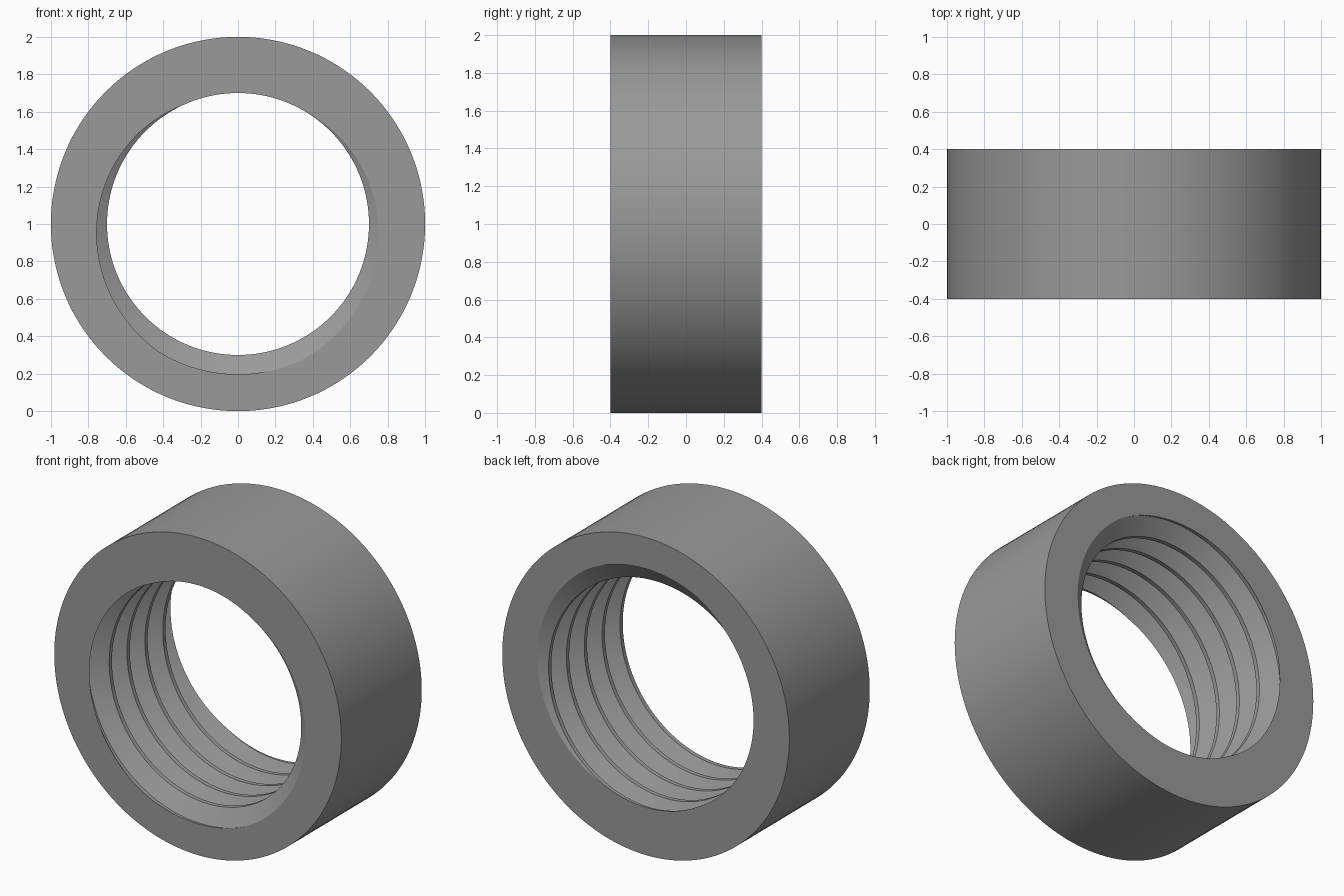
import bpy, bmesh, math

if "Cube" in bpy.data.objects:
    bpy.data.objects.remove(bpy.data.objects["Cube"])

# Ring sizes
OUTER, CREST, ROOT = 1.0, 0.70, 0.803
HALF = 0.4
TURNS = 4.5
PITCH = 2 * HALF / TURNS
SEGMENTS = 144
FLAT = 28 / 360          # half width of crest and root flats, in pitches
START = 3 / 360          # turn at which a crest meets the front face


def thread_radius(t):
    """Radius of the thread at t pitches from a crest centre."""
    d = abs((t + 0.5) % 1 - 0.5)
    f = min(1, max(0, (d - FLAT) / (0.5 - 2 * FLAT)))
    return CREST + (ROOT - CREST) * f


def section(turn):
    """Closed ring section (radius, y) at a given clockwise turn."""
    shift = turn - START
    pts = [(OUTER, -HALF)]
    ts = [-shift]
    for k in range(-2, 7):
        ts += [k + o for o in (-FLAT, FLAT, 0.5 - FLAT, 0.5 + FLAT)]
    ts = [min(max(t, -shift), TURNS - shift) for t in ts] + [TURNS - shift]
    for t in sorted(ts):
        pts.append((thread_radius(t), -HALF + PITCH * (t + shift)))
    pts.append((OUTER, HALF))
    return pts


# Threaded ring: sections swept clockwise around the y axis
bm = bmesh.new()
columns = []
for i in range(SEGMENTS + 1):
    a = 2 * math.pi * i / SEGMENTS
    columns.append([bm.verts.new((r * math.sin(a), y, 1 + r * math.cos(a)))
                    for r, y in section(i / SEGMENTS)])
for a, b in zip(columns, columns[1:]):
    for j in range(len(a)):
        k = (j + 1) % len(a)
        bm.faces.new((a[j], a[k], b[k], b[j]))
bmesh.ops.remove_doubles(bm, verts=bm.verts, dist=1e-5)
bmesh.ops.recalc_face_normals(bm, faces=bm.faces)

mesh = bpy.data.meshes.new("threaded_ring")
bm.to_mesh(mesh)
bm.free()
ring = bpy.data.objects.new("threaded_ring", mesh)
bpy.context.collection.objects.link(ring)

# Plain grey metal
grey = bpy.data.materials.new("grey")
grey.diffuse_color = (0.32, 0.32, 0.32, 1)
grey.use_nodes = True
grey.node_tree.nodes["Principled BSDF"].inputs["Base Color"].default_value = grey.diffuse_color
mesh.materials.append(grey)

bpy.context.view_layer.objects.active = ring
ring.select_set(True)
bpy.ops.object.shade_smooth_by_angle(angle=math.radians(29))
